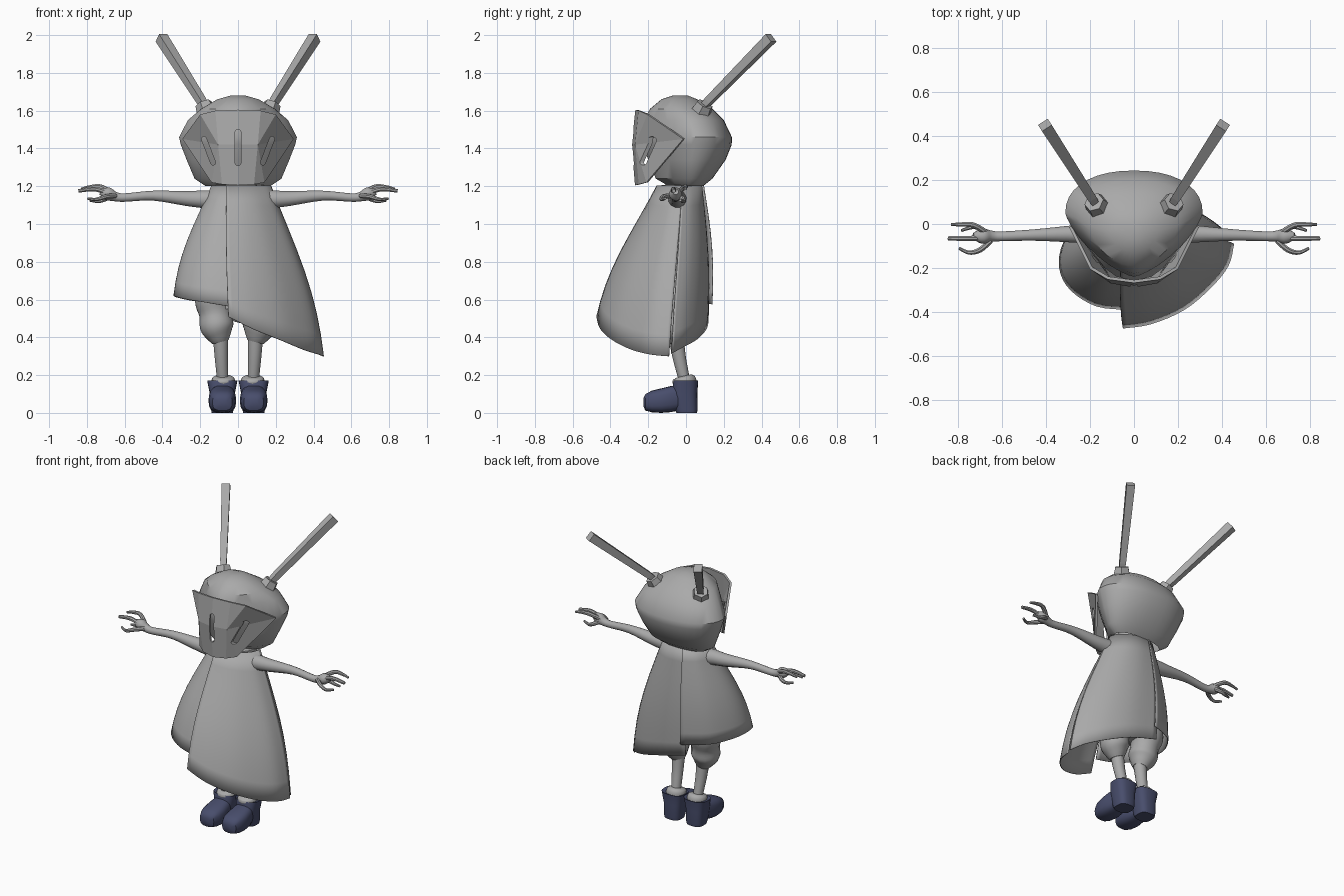
import bpy, bmesh, math
from mathutils import Vector

if "Cube" in bpy.data.objects:
    bpy.data.objects.remove(bpy.data.objects["Cube"])


def material(name, rgb):
    m = bpy.data.materials.new(name)
    m.use_nodes = True
    m.diffuse_color = (*rgb, 1)
    m.node_tree.nodes["Principled BSDF"].inputs["Base Color"].default_value = (*rgb, 1)
    return m


GREY = material("plain grey", (0.4, 0.4, 0.4))
NAVY = material("navy blue", (0.065, 0.075, 0.15))


def build(name, rows, mat=GREY, closed=True, cap=True, smooth=40, thick=0):
    """Skin a list of equal-length point rows into one object."""
    bm = bmesh.new()
    grid = [[bm.verts.new(p) for p in row] for row in rows]
    n = len(grid[0])
    for a, b in zip(grid, grid[1:]):
        for i in range(n if closed else n - 1):
            j = (i + 1) % n
            bm.faces.new((a[i], a[j], b[j], b[i]))
    if closed and cap:
        bm.faces.new(grid[0])
        bm.faces.new(grid[-1])
    return finish(name, bm, mat, smooth, thick)


def finish(name, bm, mat, smooth=0, thick=0):
    bmesh.ops.recalc_face_normals(bm, faces=bm.faces)
    me = bpy.data.meshes.new(name)
    bm.to_mesh(me)
    bm.free()
    ob = bpy.data.objects.new(name, me)
    bpy.context.collection.objects.link(ob)
    me.materials.append(mat)
    if smooth:
        bpy.ops.object.select_all(action='DESELECT')
        ob.select_set(True)
        bpy.context.view_layer.objects.active = ob
        bpy.ops.object.shade_smooth_by_angle(angle=math.radians(smooth))
    if thick:
        mod = ob.modifiers.new("thickness", 'SOLIDIFY')
        mod.thickness = thick
    return ob


def spline(pts, steps=4):
    """Smooth curve through points (Catmull-Rom), any dimension."""
    pts = [Vector(p) for p in pts]
    out = []
    for i in range(len(pts) - 1):
        p0, p1, p2 = pts[max(i - 1, 0)], pts[i], pts[i + 1]
        p3 = pts[min(i + 2, len(pts) - 1)]
        for k in range(steps):
            t = k / steps
            out.append(0.5 * (2 * p1 + (p2 - p0) * t + (2 * p0 - 5 * p1 + 4 * p2 - p3) * t * t
                              + (3 * p1 - p0 - 3 * p2 + p3) * t ** 3))
    return out + [pts[-1]]


def tube(name, path, radii, sides=12, mat=GREY, curved=True, ref=(0, 0, 1), smooth=40):
    pts, rad = [Vector(p) for p in path], [Vector((r, 0)) for r in radii]
    if curved:
        pts, rad = spline(pts), spline(rad)
    rows = []
    for i, p in enumerate(pts):
        d = (pts[min(i + 1, len(pts) - 1)] - pts[max(i - 1, 0)]).normalized()
        u = d.cross(Vector(ref)).normalized()
        v = d.cross(u)
        ang = [2 * math.pi * (k + 0.5) / sides for k in range(sides)]
        rows.append([p + rad[i].x * (u * math.cos(a) + v * math.sin(a)) for a in ang])
    return build(name, rows, mat, smooth=smooth)


def power(v, e):
    return math.copysign(abs(v) ** e, v)


# Helmet shell: height, half width, front, back, widest depth
shell = [(1.20, .17, -.09, .09, .02), (1.24, .23, -.16, .14, .03), (1.34, .272, -.2, .21, .04),
         (1.42, .303, -.23, .242, .05), (1.46, .312, -.24, .243, .05), (1.55, .265, -.225, .2, .03),
         (1.61, .195, -.19, .14, -.01), (1.66, .11, -.13, .06, -.03), (1.68, .04, -.07, .01, -.03)]
rows = []
for z, hw, yf, yb, yc in shell:
    row = []
    for k in range(36):
        c, s = math.cos(math.pi * k / 18), math.sin(math.pi * k / 18)
        e = 0.9 if s > 0 else (1.45 if z < 1.6 else 1.1)
        row.append((hw * power(c, e), yc + (yb - yc if s > 0 else yc - yf) * power(s, e), z))
    rows.append(row)
helmet = build("helmet", rows, cap=False, smooth=35)
bm = bmesh.new()
bm.from_mesh(helmet.data)
bmesh.ops.holes_fill(bm, edges=[e for e in bm.edges if e.is_boundary and e.verts[0].co.z > 1.5])
bm.to_mesh(helmet.data)
bm.free()

# Visor: flat angular plates, mirrored about the centre
bm = bmesh.new()
mid = [bm.verts.new(p) for p in ((0, -.268, 1.605), (0, -.288, 1.42), (0, -.27, 1.205))]
for s in (-1, 1):
    ridge = [bm.verts.new((s * x, y, z)) for x, y, z in
             ((.12, -.252, 1.6), (.105, -.27, 1.42), (.085, -.25, 1.21))]
    top, tip, low = [bm.verts.new((s * x, y, z)) for x, y, z in
                     ((.2, -.205, 1.58), (.295, -.015, 1.45), (.14, -.21, 1.22))]
    for i in (0, 1):
        bm.faces.new((mid[i], ridge[i], ridge[i + 1], mid[i + 1]))
    for f in ((ridge[0], top, ridge[1]), (top, tip, ridge[1]),
              (ridge[1], tip, low), (ridge[1], low, ridge[2])):
        bm.faces.new(f)
visor = finish("visor", bm, GREY, thick=.014)
visor.modifiers[0].offset = -1


# Eye slits cut through the visor
def slit(x0, z0, x1, z1, w):
    a, b = Vector((x0, 0, z0)), Vector((x1, 0, z1))
    d = (a - b).normalized()
    n = Vector((d.z, 0, -d.x))
    ring = [(a if k < 7 else b) + w * (n * math.cos(t) + d * math.sin(t))
            for k in range(14) for t in [math.pi * (k if k < 7 else k - 1) / 6]]
    rows = [[p + Vector((0, y, 0)) for p in ring] for y in (-.4, -.1)]
    cutter = build("slit_cutter", rows, smooth=0)
    cutter.hide_render = True
    mod = visor.modifiers.new("slit", 'BOOLEAN')
    mod.operation, mod.object, mod.solver = 'DIFFERENCE', cutter, 'EXACT'
    return cutter


cutters = [slit(0, 1.485, 0, 1.325, .016)]
cutters += [slit(s * .18, 1.45, s * .132, 1.325, .013) for s in (-1, 1)]
bpy.context.view_layer.update()
cut = bpy.data.meshes.new_from_object(visor.evaluated_get(bpy.context.evaluated_depsgraph_get()))
visor.modifiers.clear()
visor.data = cut
for c in cutters:
    bpy.data.objects.remove(c)


# Cloak panels: lofted from a collar edge down to a hem edge
def panel(name, collar, hem, levels=8):
    rows = []
    for i in range(levels + 1):
        t = i / levels
        row = []
        for a, b in zip(collar, hem):
            p = a.lerp(b, t)
            out = Vector((p.x, p.y + .05, 0))
            row.append(p + out * .12 * math.sin(math.pi * t))
        rows.append(row)
    return build(name, rows, closed=False, thick=.006)


def collar_arc(pts):
    return spline([(x, y, 1.205) for x, y in pts])


panel("cloak_left_front",
      collar_arc([(-.06, -.155), (.01, -.152), (.07, -.135), (.12, -.105), (.155, -.07), (.175, -.02)]),
      spline([(-.05, -.475, .51), (.08, -.455, .445), (.23, -.39, .385), (.35, -.29, .335),
              (.43, -.19, .31), (.455, -.09, .3)]))
panel("cloak_left_back",
      collar_arc([(.175, -.02), (.14, .03), (.08, .07), (.01, .085), (-.07, .08)]),
      spline([(.45, -.075, .315), (.39, -.01, .35), (.28, .06, .39), (.12, .11, .445), (-.08, .12, .5)]))
panel("cloak_right",
      collar_arc([(-.03, -.14), (-.09, -.125), (-.125, -.09), (-.14, -.04), (-.13, .01),
                  (-.1, .06), (-.04, .095)]),
      spline([(-.02, -.39, .56), (-.17, -.375, .585), (-.29, -.3, .605), (-.34, -.2, .62),
              (-.32, -.08, .61), (-.22, .06, .59), (-.055, .14, .575)]))

# Torso and neck inside the cloak
rows = [[(.01 + hx * math.cos(a), -.03 + hy * math.sin(a), z)
         for a in (math.pi * k / 12 for k in range(24))]
        for z, hx, hy in ((.55, .15, .09), (.7, .15, .1), (.95, .13, .09), (1.15, .14, .1),
                          (1.205, .13, .1), (1.21, .07, .065), (1.32, .07, .065))]
build("torso", rows)

for s, side in ((1, "left"), (-1, "right")):
    def mirror(pts):
        return [(s * x, y, z) for x, y, z in pts]

    # Antenna and its six-sided socket
    base, end = Vector((.18, .1, 1.63)), Vector((.405, .45, 1.985))
    tube(side + "_antenna", mirror([base, base.lerp(end, .06), end]), (.024, .028, .037), 4,
         curved=False, smooth=0)
    tube(side + "_antenna_socket", mirror([(.165, .08, 1.595), (.182, .1, 1.635)]), (.056, .046), 6,
         curved=False, smooth=0)

    # Arm with thin, curled fingers
    tube(side + "_arm", mirror([(.08, -.04, 1.12), (.17, -.045, 1.13), (.27, -.045, 1.135),
                                (.45, -.05, 1.15), (.6, -.056, 1.14), (.65, -.055, 1.145),
                                (.69, -.055, 1.16), (.73, -.055, 1.17)]),
         (.06, .05, .041, .027, .023, .026, .035, .015))
    fingers = {
        "middle_finger": [(.69, -.065, 1.165), (.76, -.066, 1.185), (.845, -.065, 1.175)],
        "fore_finger": [(.67, -.04, 1.165), (.73, -.005, 1.198), (.79, -.002, 1.195), (.83, -.003, 1.185)],
        "thumb": [(.65, -.075, 1.15), (.7, -.118, 1.145), (.75, -.13, 1.13), (.795, -.11, 1.135)],
        "little_finger": [(.67, -.04, 1.15), (.71, -.015, 1.13), (.74, -.015, 1.12), (.785, -.03, 1.125)]}
    for name, path in fingers.items():
        tube(side + "_" + name, mirror(path), [.014, .013, .01, .007][:len(path)], 8)

    # Puffed trousers, shin and ankle cuff
    tube(side + "_trouser", mirror([(.11, -.03, .7), (.125, -.03, .6), (.118, -.04, .52),
                                    (.112, -.05, .455), (.1, -.052, .405), (.092, -.052, .375)]),
         (.09, .105, .088, .09, .065, .045), 16, ref=(0, 1, 0))
    tube(side + "_shin", mirror([(.092, -.052, .4), (.088, -.035, .29), (.08, -.005, .16)]),
         (.042, .036, .03), ref=(0, 1, 0))
    tube(side + "_cuff", mirror([(.078, -.008, .15), (.078, -.008, .165), (.078, -.01, .185),
                                 (.078, -.012, .195)]), (.06, .064, .058, .04), 14, ref=(0, 1, 0))

    # Shoe: toe lofted along its length, ankle lofted upward
    rows = []
    for y, hw, lo, hi in ((-.226, .025, .035, .075), (-.215, .052, .012, .1), (-.18, .068, .003, .118),
                          (-.13, .073, 0, .13), (-.08, .07, .004, .142), (-.03, .055, .015, .15)):
        rows.append([(s * .083 + hw * power(math.cos(a), .7), y,
                      (lo + hi) / 2 + (hi - lo) / 2 * power(math.sin(a), .7))
                     for a in (math.pi * k / 10 for k in range(20))])
    build(side + "_shoe_toe", rows, NAVY)
    rows = [[(s * .083 + hw * power(math.cos(a), .7), (yf + yb) / 2 + (yb - yf) / 2 * power(math.sin(a), .7), z)
             for a in (math.pi * k / 12 for k in range(24))]
            for z, hw, yf, yb in ((0, .056, -.05, .058), (.02, .06, -.06, .062), (.1, .066, -.075, .06),
                                  (.16, .078, -.068, .064), (.172, .08, -.065, .065), (.165, .066, -.055, .05))]
    build(side + "_shoe_ankle", rows, NAVY)
